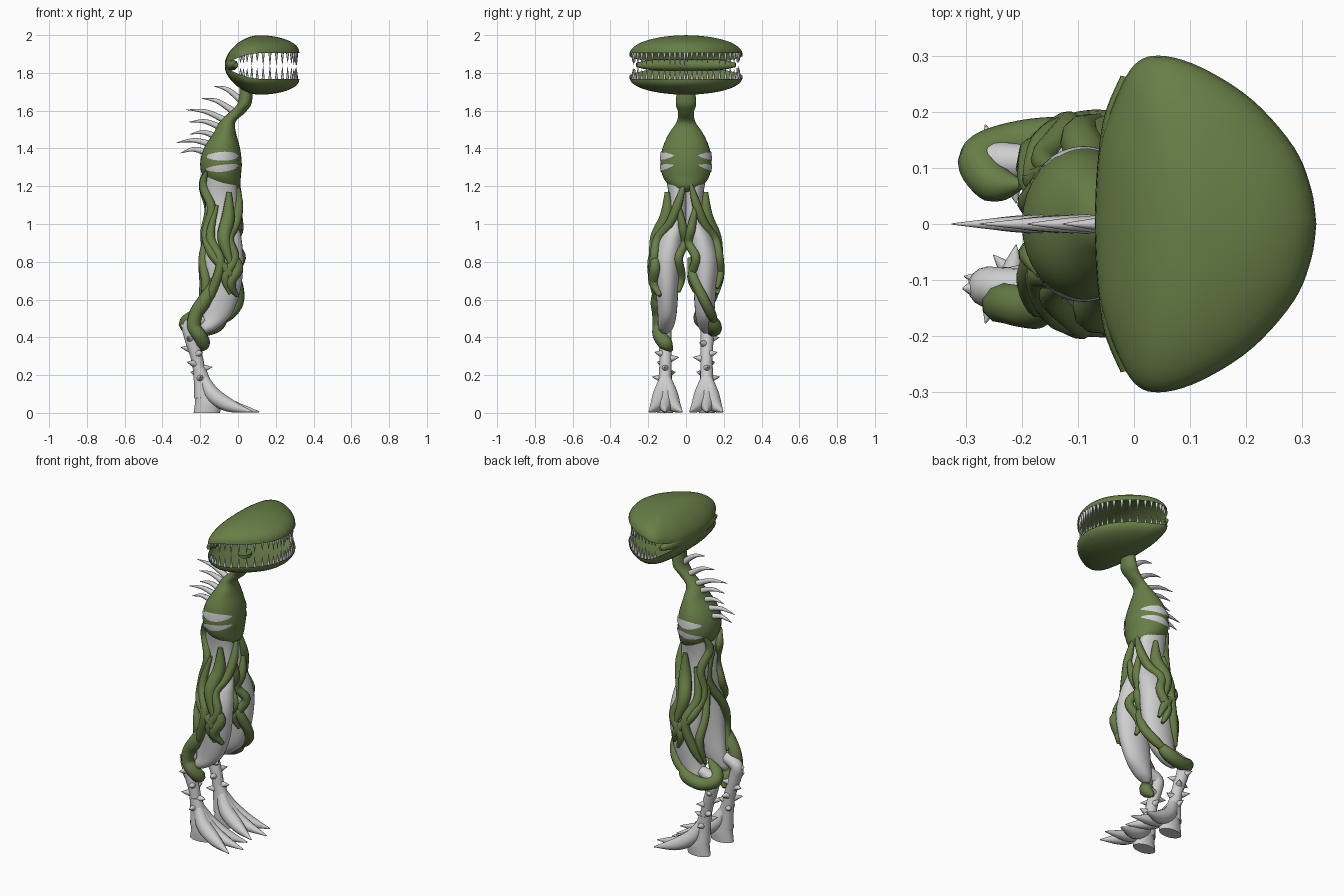
import bpy, bmesh, math, random
from mathutils import Vector

random.seed(4)
cube = bpy.data.objects.get("Cube")
if cube:
    bpy.data.objects.remove(cube)


def material(name, rgb):
    m = bpy.data.materials.new(name)
    m.use_nodes = True
    m.diffuse_color = (*rgb, 1)
    m.node_tree.nodes["Principled BSDF"].inputs["Base Color"].default_value = (*rgb, 1)
    return m


GREEN = material("moss green", (0.137, 0.21, 0.062))
BONE = material("bone grey", (0.62, 0.62, 0.62))


def smooth_path(points, steps=6):
    """Catmull-Rom samples through tuples of any length."""
    p = [points[0], *points, points[-1]]
    out = []
    for a, b, c, d in zip(p, p[1:], p[2:], p[3:]):
        for k in range(steps):
            t = k / steps
            out.append(tuple(
                0.5 * (2 * j + (l - i) * t + (2 * i - 5 * j + 4 * l - m) * t * t
                       + (3 * j - i - 3 * l + m) * t ** 3)
                for i, j, l, m in zip(a, b, c, d)))
    return out + [tuple(points[-1])]


def loft(name, parts, mat, closed=True):
    """Each part is a list of rings; consecutive rings are bridged and ends capped."""
    bm = bmesh.new()
    for rings in parts:
        vs = [[bm.verts.new((x, y, max(z, 0))) for x, y, z in r] for r in rings]
        n = len(vs[0])
        for a, b in zip(vs, vs[1:]):
            for i in range(n if closed else n - 1):
                j = (i + 1) % n
                bm.faces.new((a[i], a[j], b[j], b[i]))
        if closed:
            bm.faces.new(vs[0])
            bm.faces.new(vs[-1])
    bmesh.ops.recalc_face_normals(bm, faces=bm.faces)
    me = bpy.data.meshes.new(name)
    bm.to_mesh(me)
    bm.free()
    me.materials.append(mat)
    ob = bpy.data.objects.new(name, me)
    bpy.context.collection.objects.link(ob)
    bpy.ops.object.select_all(action="DESELECT")
    ob.select_set(True)
    bpy.context.view_layer.objects.active = ob
    bpy.ops.object.shade_smooth_by_angle(angle=math.radians(50))


def tube(points, radii, sides=10, steps=6):
    """Rings of a round tube along a smooth path, one radius per point."""
    path = smooth_path([(*p, r) for p, r in zip(points, radii)], steps)
    pos = [Vector(p[:3]) for p in path]
    rings = []
    side = None
    for i, (c, p) in enumerate(zip(pos, path)):
        t = (pos[min(i + 1, len(pos) - 1)] - pos[max(i - 1, 0)]).normalized()
        side = (side - t * side.dot(t)).normalized() if side else t.orthogonal().normalized()
        up = t.cross(side)
        ring = []
        for k in range(sides):
            a = math.tau * k / sides
            ring.append(c + (side * math.cos(a) + up * math.sin(a)) * max(p[3], 0.001))
        rings.append(ring)
    return rings


def ellipse_rings(rows, sides=32):
    """Rows are (z, centre x, centre y, radius x, radius y)."""
    angles = [math.tau * k / sides for k in range(sides)]
    return [[(x + rx * math.cos(a), y + ry * math.sin(a), z) for a in angles]
            for z, x, y, rx, ry in rows]


def surface(rows, degrees, z, lift):
    """Point on the body of stacked ellipses at an angle and height."""
    _, x, y, rx, ry = min(rows, key=lambda r: abs(r[0] - z))
    a = math.radians(degrees)
    return (x + (rx + lift) * math.cos(a), y + (ry + lift) * math.sin(a), z)


def flip(rings, s):
    return [[(x, y * s, z) for x, y, z in r] for r in rings]


# Neck and chest
torso = smooth_path([
    (1.73, .045, 0, .035, .045), (1.64, .035, 0, .037, .054), (1.59, -.005, 0, .043, .042),
    (1.54, -.055, 0, .042, .05), (1.48, -.07, 0, .06, .09), (1.4, -.085, 0, .096, .125),
    (1.32, -.09, 0, .11, .135), (1.25, -.085, 0, .1, .122), (1.2, -.065, 0, .075, .085),
    (1.17, -.055, 0, .04, .04)], 8)
loft("neck_and_chest", [ellipse_rings(torso)], GREEN)

# Pale rib openings, thin plates that follow the chest
for side, s in (("left", 1), ("right", -1)):
    ribs = []
    for mid, height, rise in ((1.358, .046, .004), (1.29, .036, .022)):
        rows = []
        for k in range(25):
            t = k / 24
            half = height / 2 * math.sin(math.pi * t) ** .7 + .0005
            z = mid + rise * (1 - t) ** 2
            rows.append([surface(torso, 28 + 110 * t, z + half * w, .004) for w in (-1, -.5, 0, .5, 1)])
        ribs.append(flip(rows, s))
    loft(side + "_rib_openings", ribs, BONE, closed=False)

# Jaws: domed shells over a shared plan outline
half = smooth_path([(-.07, 0), (-.062, .13), (-.034, .22), (0, .283), (.045, .3), (.118, .28),
                    (.21, .222), (.285, .137), (.316, .062), (.325, 0)], 5)
outline = half + [(x, -y) for x, y in half[-2:0:-1]]
MID = .1


def jaw_point(x, y, u, rim, drop, height):
    px = MID + (x - MID) * u
    t = min(max((px + .07) / .2, 0), 1)
    z = rim + drop * (1 - t) ** 2 + height * max(1 - u * u, 0) ** .45
    return (px, y * u, z)


JAWS = (("upper_jaw", 1.905, -.06, .095), ("lower_jaw", 1.768, .065, -.084))
for name, rim, drop, height in JAWS:
    us = [math.sin(math.pi / 2 * k / 12) for k in range(13)]
    us[0] = .01
    rings = [[jaw_point(x, y, u, rim, drop, height) for x, y in outline] for u in us]
    rings += [[jaw_point(x, y, u * .95, rim, drop, height * .75) for x, y in outline]
              for u in reversed(us)]
    loft(name, [rings], GREEN)

    # Teeth in a row inside the rim
    teeth = []
    down = Vector((0, 0, -1 if height > 0 else 1))
    for x, y in outline[::2]:
        if x > .005:
            base = Vector(jaw_point(x, y, .94, rim, drop, 0))
            size = random.uniform(.042, .068) * (.65 if x < .06 else 1)
            teeth.append(tube([base - down * .012, base, base + down * size],
                              [.008, .008, .001], 8, 2))
    loft(name + "_teeth", teeth, BONE)

# Fleshy wall that joins the jaws at the back
wall = [(-.012, .262), (-.026, .19), (-.036, .1), (-.04, 0)]
wall = [(x, -y, 1.842) for x, y in wall] + [(x, y, 1.842) for x, y in wall[-2::-1]]
loft("jaw_hinge", [tube(wall, [.012, .027, .03, .03, .03, .027, .012])], GREEN)

# Curved spines down the back
spines = []
for bx, bz, tx, tz in ((.01, 1.66, -.127, 1.73), (-.03, 1.6, -.19, 1.665), (-.07, 1.55, -.275, 1.605),
                       (-.09, 1.51, -.26, 1.54), (-.11, 1.46, -.255, 1.475),
                       (-.14, 1.42, -.325, 1.43), (-.17, 1.38, -.305, 1.375)):
    bend = ((bx + tx) / 2, 0, (bz + tz) / 2 + .018)
    spines.append(tube([(bx, 0, bz), bend, (tx, 0, tz)], [.018, .012, .001], 8))
loft("back_spines", spines, BONE)

# Waist and thigh stack, for the +y side
leg = smooth_path([
    (1.28, -.09, .04, .085, .075), (1.15, -.09, .04, .085, .052), (1.02, -.085, .045, .083, .054),
    (.92, -.075, .078, .094, .066), (.8, -.075, .1, .103, .073), (.65, -.085, .1, .098, .06),
    (.52, -.115, .1, .08, .05), (.45, -.155, .108, .05, .04), (.42, -.18, .11, .015, .015)], 8)

# Vines as (thickness, (angle, height) pairs); front is 0, outward is 90
SHARED_VINES = (
    (.022, ((150, 1.28), (175, 1.2), (130, 1.08), (165, .95), (130, .84), (80, .74), (60, .66))),
    (.022, ((-20, 1.22), (10, 1.1), (45, 1.0), (80, .92), (65, .82), (90, .72), (70, .63))),
    (.022, ((10, 1.12), (-30, .98), (-65, .9), (-40, .82), (-75, .72), (-60, .64))),
    (.032, ((70, 1.17), (75, 1.04), (95, .92), (75, .78))),
    (.022, ((205, 1.2), (235, 1.0), (190, .82), (150, .68), (175, .54))),
    (.022, ((110, 1.1), (140, .93), (105, .8), (125, .64), (150, .55))),
)
EXTRA_VINE = {
    "left": (.024, ((-85, .82), (-60, .72), (-10, .6), (30, .52), (65, .46))),
    "right": (.026, ((100, .88), (55, .78), (75, .69), (40, .62))),
}

# The vine that loops around each hock, drawn on the +y side
HOCK_VINE = {
    "left": [(-.06, .13, .52), (-.11, .15, .465), (-.2, .148, .44), (-.275, .12, .465),
             (-.25, .075, .5), (-.2, .07, .56)],
    "right": [(-.13, .145, .71), (-.175, .15, .6), (-.22, .143, .53), (-.235, .14, .46),
              (-.205, .14, .41), (-.185, .105, .365), (-.2, .075, .33)],
}

for side, s in (("left", 1), ("right", -1)):
    loft(side + "_thigh", [flip(ellipse_rings(leg, 24), s)], BONE)

    # Vines around waist, thigh and hock
    vines = []
    for thick, pairs in (*SHARED_VINES, EXTRA_VINE[side]):
        pts = [surface(leg, a + 6 * s, z, thick * .4) for a, z in pairs]
        sizes = [thick * .4] + [thick * 1.1] * (len(pts) - 2) + [thick * .4]
        vines.append(flip(tube(pts, sizes), s))
    hock = HOCK_VINE[side]
    vines.append(flip(tube(hock, [.014] + [.037] * (len(hock) - 2) + [.008]), s))
    loft(side + "_vines", vines, GREEN)

    # Shin with its thorns
    shin = [(-.18, .11, .5), (-.255, .112, .465), (-.25, .112, .4), (-.215, .108, .28),
            (-.2, .108, .17), (-.19, .11, .08)]
    parts = [tube(shin, [.03, .036, .035, .032, .034, .042], 16)]
    for k in range(9):
        z = .18 + .026 * k
        cx = -.2 - max(z - .2, 0) * .24
        a = math.radians(90 + 137 * k)
        d = Vector((math.cos(a), math.sin(a), .15))
        root = Vector((cx, .108, z))
        parts.append(tube([root + d * .02, root + d * .04, root + d * .072], [.021, .015, .001], 8, 2))
    parts.append(tube([(-.25, .115, .44), (-.28, .115, .455), (-.305, .115, .468)], [.03, .02, .002], 8, 2))
    loft(side + "_shin", [flip(p, s) for p in parts], BONE)

    # Foot: narrow heel fanning out to three pointed toes
    foot = smooth_path([(.24, -.205, .11, .033, .032), (.16, -.185, .11, .045, .035),
                        (.1, -.17, .11, .056, .04), (.05, -.16, .11, .068, .045),
                        (0, -.165, .11, .07, .042)], 4)
    parts = [ellipse_rings(foot, 24)]
    for ty, tx in ((.11, .112), (.195, .075), (.02, .075)):
        parts.append(tube([(-.19, .11, .21), (-.14, .08 + .27 * ty, .105), (-.05, .053 + .52 * ty, .042),
                           (tx, ty, .006)], [.02, .04, .036, .003], 12))
    loft(side + "_foot", [flip(p, s) for p in parts], BONE)
